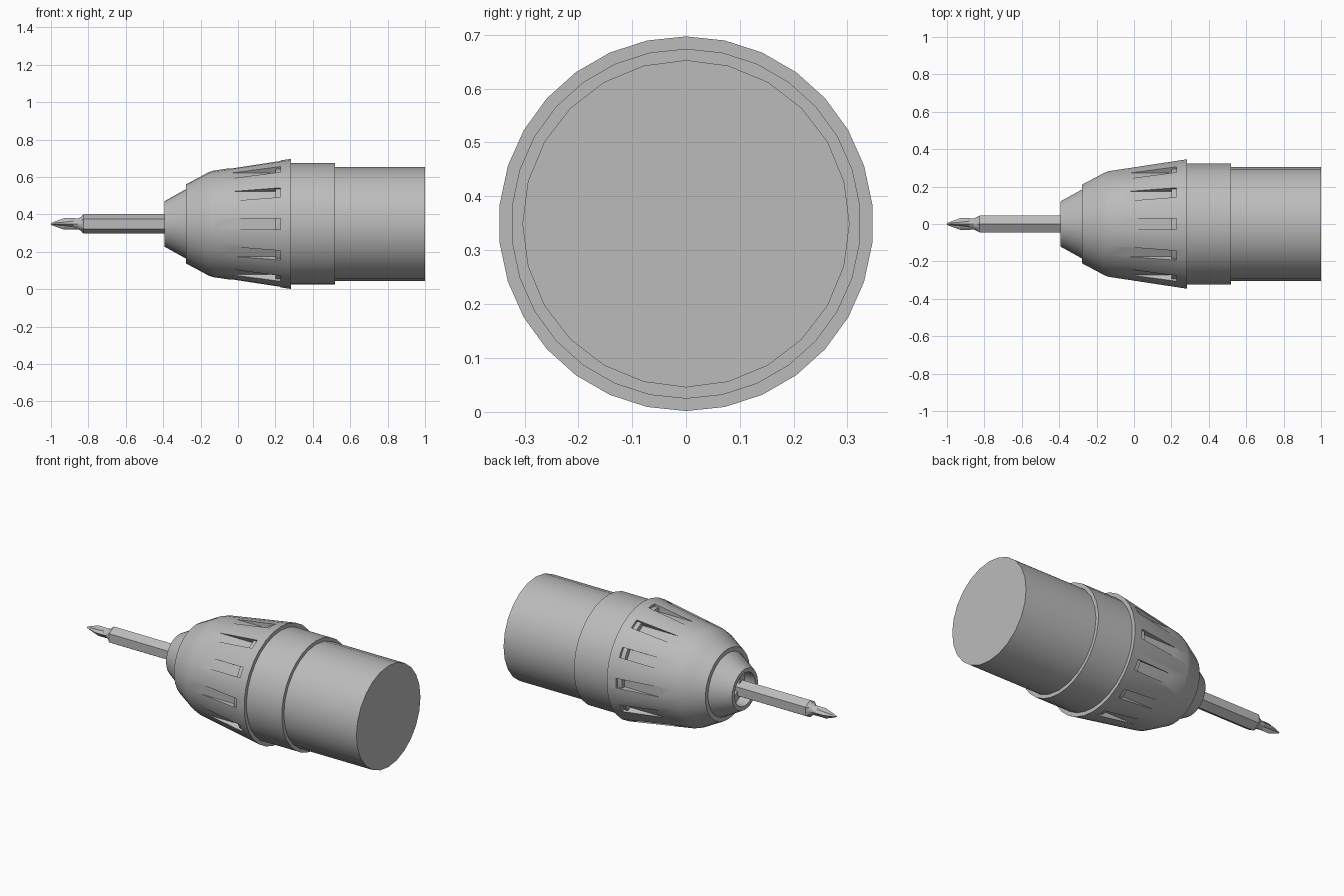
import bpy, bmesh
from math import pi, sin, cos
from mathutils import Matrix, Vector

cube = bpy.data.objects.get("Cube")
if cube:
    bpy.data.objects.remove(cube, do_unlink=True)

AXIS_Z = 0.349
grey = bpy.data.materials.new("metal grey")
grey.use_nodes = True
COLOUR = (0.5, 0.5, 0.5, 1)
grey.diffuse_color = COLOUR
grey.node_tree.nodes["Principled BSDF"].inputs["Base Color"].default_value = COLOUR


def make_object(name, bm):
    bmesh.ops.recalc_face_normals(bm, faces=bm.faces)
    mesh = bpy.data.meshes.new(name)
    bm.to_mesh(mesh)
    bm.free()
    mesh.materials.append(grey)
    obj = bpy.data.objects.new(name, mesh)
    obj.location.z = AXIS_Z
    bpy.context.collection.objects.link(obj)
    return obj


def smooth(obj, angle=0.5):
    bpy.ops.object.select_all(action="DESELECT")
    obj.select_set(True)
    bpy.context.view_layer.objects.active = obj
    bpy.ops.object.shade_smooth_by_angle(angle=angle)


def loft(name, sections):
    """Skin rings given as (x, [radius per corner]); cap both ends."""
    bm = bmesh.new()
    rings = []
    for x, radii in sections:
        n = len(radii)
        rings.append([bm.verts.new((x, r * sin(2 * pi * i / n), r * cos(2 * pi * i / n)))
                      for i, r in enumerate(radii)])
    for a, b in zip(rings, rings[1:]):
        for i in range(len(a)):
            j = (i + 1) % len(a)
            bm.faces.new((a[i], a[j], b[j], b[i]))
    bm.faces.new(rings[0])
    bm.faces.new(rings[-1])
    return make_object(name, bm)


def lathe(name, profile, sides):
    return loft(name, [(x, [r] * sides) for x, r in profile])


def radial_boxes(name, count, x0, x1, r0, r1, width):
    """Boxes spaced evenly around the axis."""
    bm = bmesh.new()
    for i in range(count):
        place = (Matrix.Rotation(2 * pi * i / count, 4, "X")
                 @ Matrix.Translation(((x0 + x1) / 2, 0, (r0 + r1) / 2))
                 @ Matrix.Diagonal((x1 - x0, width, r1 - r0, 1)))
        bmesh.ops.create_cube(bm, size=1, matrix=place)
    return make_object(name, bm)


# Rear barrel and the collar in front of it
smooth(lathe("rear_barrel", [(0.4, 0.304), (1.0, 0.304)], 24))
smooth(lathe("collar", [(0.2, 0.325), (0.518, 0.325)], 30))

# Gripping sleeve with twelve slots that run out towards the nose
sleeve = lathe("grip_sleeve", [(-0.277, 0.185), (-0.277, 0.212), (-0.2, 0.253),
                               (-0.16, 0.275), (-0.135, 0.284), (0.284, 0.348)], 30)
cutter = radial_boxes("slot_cutter", 12, -0.1, 0.228, 0.297, 0.42, 0.058)
cutter.hide_render = True
cut = sleeve.modifiers.new("slots", "BOOLEAN")
cut.object = cutter
cut.solver = "EXACT"
bpy.context.view_layer.objects.active = sleeve
bpy.ops.object.modifier_apply(modifier="slots")
bpy.data.objects.remove(cutter, do_unlink=True)
smooth(sleeve, 0.4)

# Hollow nose cone with three jaws gripping the bit
smooth(lathe("nose_cone", [(-0.285, 0.09), (-0.392, 0.098), (-0.392, 0.122),
                           (-0.27, 0.19), (-0.26, 0.19)], 30))
radial_boxes("jaws", 3, -0.375, -0.27, 0.04, 0.092, 0.05)

# Hexagonal shank, chamfered at the front
lathe("bit_shank", [(-0.838, 0.04), (-0.825, 0.052), (-0.27, 0.052)], 6)

# Cross-shaped driver tip: ridges alternate with flutes
TIP = [(-0.83, 0.042, 0.042), (-0.855, 0.029, 0.028), (-0.88, 0.031, 0.022),
       (-0.93, 0.031, 0.014), (-0.985, 0.011, 0.007), (-1.0, 0.004, 0.004)]
loft("driver_tip", [(x, [r if i % 4 == 0 else (f if i % 4 == 2 else (r * 0.35 + f * 0.65))
                         for i in range(16)]) for x, r, f in TIP])
